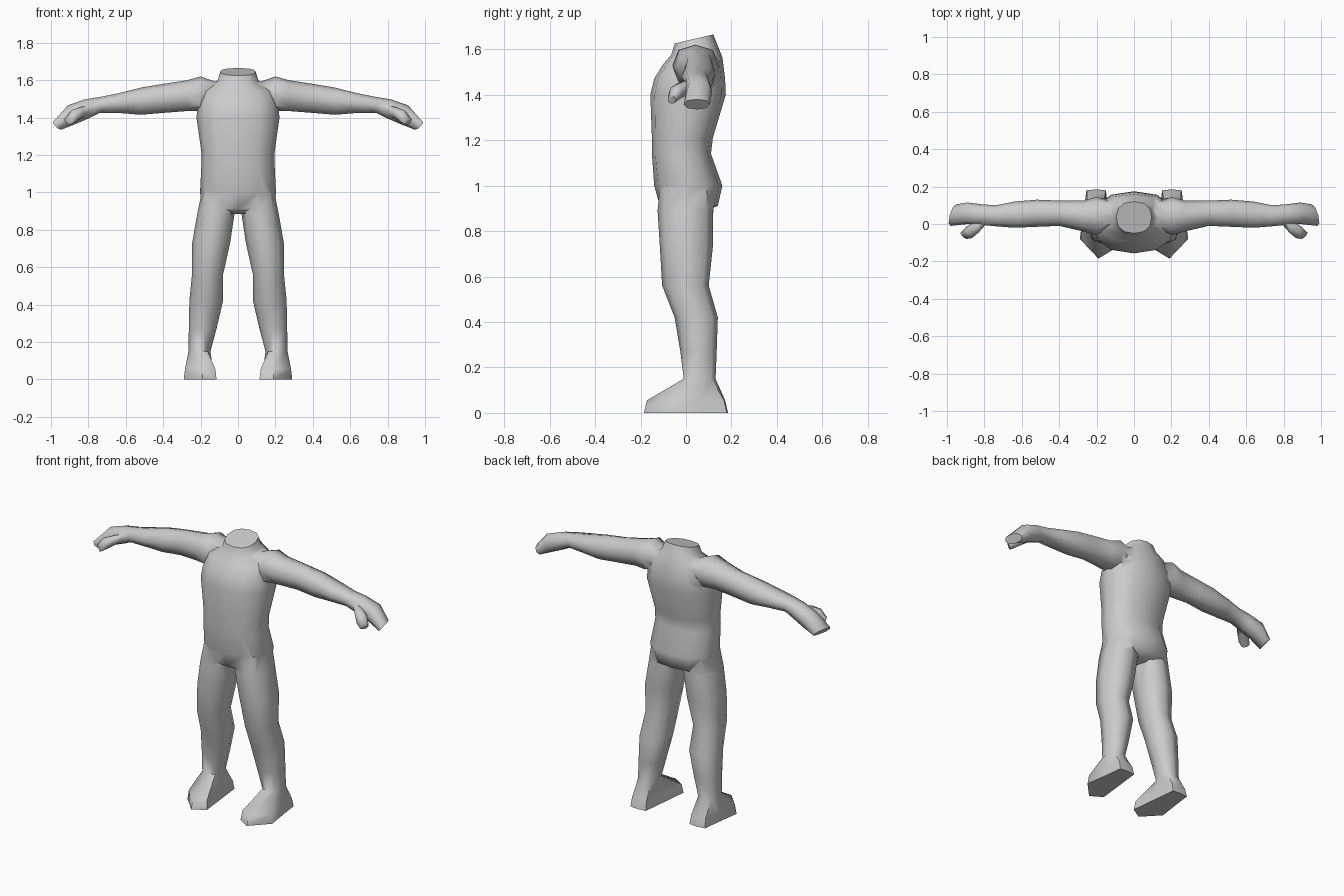
import bpy, bmesh, math
from mathutils import Vector

if "Cube" in bpy.data.objects:
    bpy.data.objects.remove(bpy.data.objects["Cube"])

grey = bpy.data.materials.new("plain grey")
grey.diffuse_color = (0.6, 0.6, 0.6, 1)
grey.use_nodes = True
grey.node_tree.nodes["Principled BSDF"].inputs["Base Color"].default_value = grey.diffuse_color


def oval(c, u, v, n=8, p=1.0):
    """Ring of n points around c spanned by half axes u and v; p < 1 is boxier."""
    c, u, v = Vector(c), Vector(u), Vector(v)
    pts = []
    for i in range(n):
        a = 2 * math.pi * i / n
        ca, sa = math.cos(a), math.sin(a)
        pts.append(c + u * math.copysign(abs(ca) ** p, ca)
                   + v * math.copysign(abs(sa) ** p, sa))
    return pts


def flat_ring(x0, x1, y0, y1, z, tilt=0, n=8, p=0.85):
    return oval(((x0 + x1) / 2, (y0 + y1) / 2, z), ((x1 - x0) / 2, 0, 0),
                (0, (y1 - y0) / 2, tilt), n, p)


def arm_ring(x, y0, y1, z0, z1, skew=0, yaw=0):
    return oval((x, (y0 + y1) / 2, (z0 + z1) / 2), (yaw, (y1 - y0) / 2, 0),
                (skew, 0, (z1 - z0) / 2), 8, 0.85)


def loft(name, rings, side=1):
    """Skin a list of rings and cap both ends."""
    bm = bmesh.new()
    loops = [[bm.verts.new((p.x * side, p.y, p.z)) for p in r] for r in rings]
    for a, b in zip(loops, loops[1:]):
        for i in range(len(a)):
            j = (i + 1) % len(a)
            bm.faces.new((a[i], a[j], b[j], b[i]))
    bm.faces.new(loops[0])
    bm.faces.new(loops[-1])
    bmesh.ops.recalc_face_normals(bm, faces=bm.faces)
    me = bpy.data.meshes.new(name)
    bm.to_mesh(me)
    bm.free()
    me.materials.append(grey)
    ob = bpy.data.objects.new(name, me)
    bpy.context.collection.objects.link(ob)
    return ob


# torso with neck stump: half width, front y, back y, z, tilt
torso = [(0.10, -0.07, 0.07, 0.885, 0), (0.19, -0.115, 0.14, 0.91, 0),
         (0.203, -0.14, 0.16, 1.00, 0), (0.196, -0.15, 0.11, 1.14, 0),
         (0.195, -0.15, 0.118, 1.21, 0), (0.222, -0.157, 0.175, 1.40, 0),
         (0.215, -0.14, 0.172, 1.47, 0), (0.19, -0.10, 0.16, 1.55, 0.015),
         (0.11, -0.065, 0.14, 1.595, 0.02), (0.095, -0.05, 0.12, 1.645, 0.02)]
body = loft("body", [flat_ring(-w, w, a, b, z, t, 12) for w, a, b, z, t in torso])

# leg and foot, sole outline listed counter-clockwise from the outer side
sole = [(0.27, 0.06), (0.255, 0.18), (0.20, 0.185), (0.15, 0.18),
        (0.13, 0.0), (0.115, -0.14), (0.19, -0.185), (0.29, -0.08)]


def sole_ring(s, z):
    return [Vector((0.2 + (x - 0.2) * s, y * s, z)) for x, y in sole]


leg = [sole_ring(1, 0), sole_ring(0.93, 0.055)]
leg += [flat_ring(*r) for r in [
    (0.147, 0.265, -0.01, 0.13, 0.15), (0.115, 0.263, -0.025, 0.135, 0.27),
    (0.08, 0.26, -0.05, 0.14, 0.42), (0.08, 0.246, -0.105, 0.10, 0.56),
    (0.042, 0.245, -0.115, 0.118, 0.73), (0.018, 0.217, -0.125, 0.12, 0.89),
    (0.02, 0.195, -0.115, 0.12, 1.00)]]

# arm and mitten hand
arm = [arm_ring(*r) for r in [
    (0.10, 0.0, 0.11, 1.47, 1.585), (0.20, -0.06, 0.145, 1.435, 1.62),
    (0.27, -0.04, 0.125, 1.435, 1.60), (0.40, -0.01, 0.125, 1.425, 1.58),
    (0.52, -0.015, 0.13, 1.415, 1.56), (0.64, -0.02, 0.12, 1.425, 1.53),
    (0.74, -0.012, 0.10, 1.425, 1.51), (0.81, -0.005, 0.105, 1.395, 1.497, 0.01),
    (0.89, 0.0, 0.115, 1.365, 1.465, 0.02), (0.965, -0.01, 0.105, 1.335, 1.38, 0.02, -0.015)]]

# thumb
thumb = [arm_ring(*r) for r in [
    (0.79, 0.0, 0.05, 1.42, 1.46), (0.83, -0.045, 0.03, 1.40, 1.46),
    (0.88, -0.075, -0.015, 1.375, 1.44, 0.01, 0.015),
    (0.91, -0.08, -0.045, 1.36, 1.395, 0.01, 0.015)]]

# weld the limbs to the torso
bpy.context.view_layer.objects.active = body
body.select_set(True)
for side in (1, -1):
    for name, rings in (("leg", leg), ("arm", arm), ("thumb", thumb)):
        limb = loft(name, rings, side)
        m = body.modifiers.new("weld", 'BOOLEAN')
        m.operation = 'UNION'
        m.solver = 'EXACT'
        m.object = limb
        bpy.ops.object.modifier_apply(modifier=m.name)
        bpy.data.objects.remove(limb)

bpy.ops.object.shade_smooth_by_angle(angle=math.radians(60))
